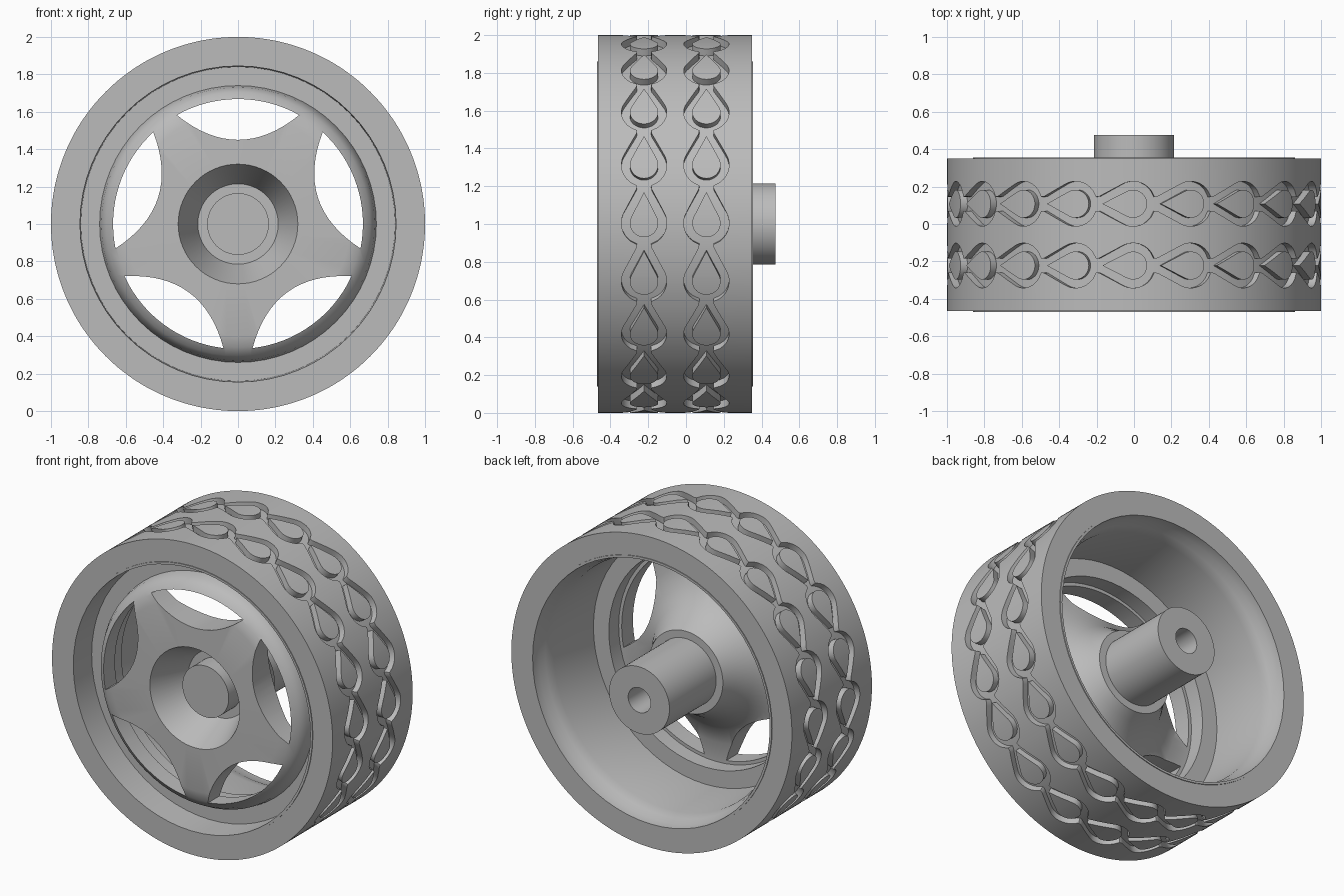
import bpy
import bmesh
from math import cos, sin, pi, radians, sqrt, acos

cube = bpy.data.objects.get("Cube")
if cube:
    bpy.data.objects.remove(cube, do_unlink=True)

grey = bpy.data.materials.new("mid grey")
grey.use_nodes = True
grey.diffuse_color = (0.5, 0.5, 0.5, 1)
grey.node_tree.nodes["Principled BSDF"].inputs["Base Color"].default_value = (0.5, 0.5, 0.5, 1)

HOLES, CELLS, STEPS = 5, 20, 18
BANDS = (-0.222, 0.108)      # y of the two tread rows
FLOOR = 0.96                 # radius at the bottom of the grooves
PITCH = 2 * pi / CELLS


def polar(angle, r, y):
    """Point on the wheel, whose axle runs along y at z = 1."""
    return (r * cos(angle), y, 1 + r * sin(angle))


def loft(bm, sections, closed_path, closed_section):
    rows = [[bm.verts.new(p) for p in s] for s in sections]
    n, m = len(rows), len(rows[0])
    for i in range(n if closed_path else n - 1):
        a, b = rows[i], rows[(i + 1) % n]
        for j in range(m if closed_section else m - 1):
            k = (j + 1) % m
            bm.faces.new((a[j], a[k], b[k], b[j]))


def finish(bm, name):
    bmesh.ops.remove_doubles(bm, verts=bm.verts, dist=1e-5)
    bmesh.ops.recalc_face_normals(bm, faces=bm.faces)
    mesh = bpy.data.meshes.new(name)
    bm.to_mesh(mesh)
    bm.free()
    mesh.materials.append(grey)
    obj = bpy.data.objects.new(name, mesh)
    bpy.context.collection.objects.link(obj)
    return obj


def select(obj):
    bpy.ops.object.select_all(action="DESELECT")
    obj.select_set(True)
    bpy.context.view_layer.objects.active = obj


def smooth(obj):
    select(obj)
    bpy.ops.object.shade_smooth_by_angle(angle=radians(30))


def groove_width(s):
    """Half width of the chained groove at arc position s within one cell."""
    shoulder = 0.055
    if s < shoulder:
        return sqrt(0.12 ** 2 - s * s)
    top = sqrt(0.12 ** 2 - shoulder ** 2)
    return top + (0.03 - top) * (s - shoulder) / (0.2 - shoulder)


# Tyre: one cross-section swept round, with groove edges that swell and pinch
sections = []
for i in range(CELLS * STEPS):
    angle = i * PITCH / STEPS
    s = -0.114 + (i % STEPS) * PITCH / STEPS
    w = groove_width(s)
    outline = [(0.85, -0.465), (1, -0.465)]
    for y in BANDS:
        outline += [(1, y - w), (FLOOR, y - w), (FLOOR, y + w), (1, y + w)]
    outline += [(1, 0.35), (0.85, 0.35)]
    sections.append([polar(angle - 0.114 + 0.005, r, y) for r, y in outline])
bm = bmesh.new()
loft(bm, sections, True, True)
smooth(finish(bm, "tyre"))

# Tread blocks: teardrops standing inside the grooves
RADIUS, TIP = 0.075, 0.165
start = acos(RADIUS / TIP)
arc = [start + (pi - start) * i / 10 for i in range(11)]
half = [(RADIUS * cos(a), RADIUS * sin(a)) for a in arc]
half = [(TIP, 0), ((TIP + half[0][0]) / 2, half[0][1] / 2)] + half
bm = bmesh.new()
for y in BANDS:
    for c in range(CELLS):
        columns = []
        for s, w in half:
            a = c * PITCH + s + 0.005
            columns.append([polar(a, 1, y + w), polar(a, 1, y - w),
                            polar(a, FLOOR - 0.005, y - w), polar(a, FLOOR - 0.005, y + w)])
        loft(bm, columns, False, True)
smooth(finish(bm, "tread_blocks"))

# Rim: revolved profile (radius, y) from the front boss round to the axle bore
profile = [
    (0, -0.33), (0.165, -0.33), (0.165, -0.2), (0.215, -0.2),       # boss and funnel
    (0.32, -0.44), (0.6, -0.435), (0.66, -0.42), (0.705, -0.39),    # spoke face
    (0.73, -0.345), (0.74, -0.29), (0.84, -0.29), (0.845, -0.47),   # domed edge, recess
    (0.86, -0.47), (0.86, 0.355), (0.845, 0.355), (0.84, 0.3),      # barrel
    (0.82, 0.26), (0.805, 0.2), (0.8, -0.2), (0.69, -0.2),
    (0.69, -0.3), (0.56, -0.295), (0.45, -0.25), (0.36, -0.17),     # back of spokes
    (0.29, -0.06), (0.263, 0), (0.215, 0), (0.215, 0.475),          # hub
    (0.08, 0.475), (0.08, -0.1), (0, -0.1),                         # bore
]
SEGMENTS = 64
bm = bmesh.new()
loft(bm, [[polar(2 * pi * i / SEGMENTS, r, y) for r, y in profile]
          for i in range(SEGMENTS)], True, False)
rim = finish(bm, "rim")

# Openings between the five spokes: outer arc and a bowed inner edge
bm = bmesh.new()
REACH, HALF_ANGLE, N = 0.668, radians(29.3), 16
TIP_X, TIP_Z = REACH * sin(HALF_ANGLE), REACH * cos(HALF_ANGLE)
shape = []
for i in range(N + 1):
    t = HALF_ANGLE * (1 - 2 * i / N)
    shape.append((REACH * sin(t), REACH * cos(t)))
for i in range(1, N):
    t = -1 + 2 * i / N
    shape.append((TIP_X * t, 0.45 + (TIP_Z - 0.45) * t * t))
for h in range(HOLES):
    turn = 2 * pi * h / HOLES
    ring = [(x * cos(turn) - z * sin(turn), x * sin(turn) + z * cos(turn)) for x, z in shape]
    face = bm.faces.new([bm.verts.new((x, -0.6, 1 + z)) for x, z in ring])
    grown = bmesh.ops.extrude_face_region(bm, geom=[face])["geom"]
    moved = [g for g in grown if isinstance(g, bmesh.types.BMVert)]
    bmesh.ops.translate(bm, verts=moved, vec=(0, 0.75, 0))
cutter = finish(bm, "spoke_cutter")
cutter.hide_render = True

cut = rim.modifiers.new("openings", "BOOLEAN")
cut.operation = "DIFFERENCE"
cut.solver = "EXACT"
cut.object = cutter
select(rim)
bpy.ops.object.modifier_apply(modifier=cut.name)
bpy.data.objects.remove(cutter, do_unlink=True)
smooth(rim)
